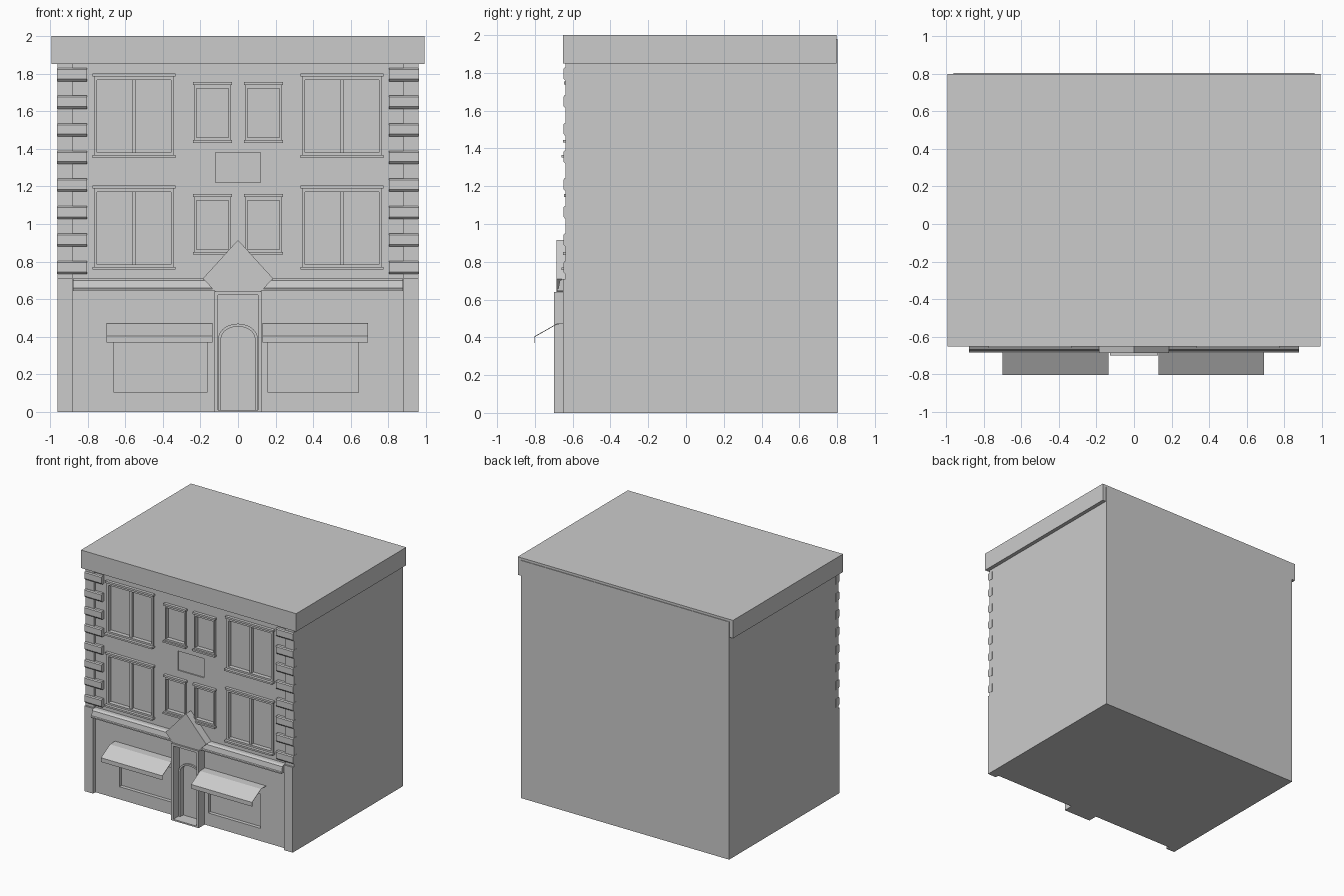
import bpy, bmesh, math

if "Cube" in bpy.data.objects:
    bpy.data.objects.remove(bpy.data.objects["Cube"])

WALL = -0.62


def make(name, build):
    me = bpy.data.meshes.new(name)
    bm = bmesh.new()
    build(bm)
    bmesh.ops.recalc_face_normals(bm, faces=bm.faces)
    bm.to_mesh(me)
    bm.free()
    ob = bpy.data.objects.new(name, me)
    bpy.context.collection.objects.link(ob)
    return ob


def add_prism(bm, pts, axis, a, b):
    """Extrude a profile: axis x takes (y, z) points, axis y takes (x, z)."""
    def at(t):
        return [bm.verts.new((t, p, q) if axis == 'x' else (p, t, q)) for p, q in pts]
    v, w = at(a), at(b)
    bm.faces.new(v)
    bm.faces.new(w[::-1])
    for i in range(len(v)):
        j = (i + 1) % len(v)
        bm.faces.new((v[i], v[j], w[j], w[i]))


def add_box(bm, x0, x1, y0, y1, z0, z1):
    add_prism(bm, [(x0, z0), (x1, z0), (x1, z1), (x0, z1)], 'y', y0, y1)


def box(name, *d):
    return make(name, lambda bm: add_box(bm, *d))


def prism(name, *d):
    return make(name, lambda bm: add_prism(bm, *d))


def arch(r, spring, rise, z0):
    top = [(r * math.cos(math.pi * i / 14), spring + rise * math.sin(math.pi * i / 14))
           for i in range(15)]
    return [(r, z0)] + top + [(-r, z0)]


# openings: x0, x1, z0, z1, is a large window
windows = []
for s in (-1, 1):
    for dz in (0, 0.595):
        for a, b, z0, z1, big in ((0.355, 0.75, 0.785, 1.17, True),
                                  (0.05, 0.22, 0.865, 1.125, False)):
            x0, x1 = sorted((s * a, s * b))
            windows.append((x0, x1, z0 + dz, z1 + dz, big))

# main block with recessed openings
body = box("building_body", -0.96, 0.96, WALL, 0.803, 0, 1.98)


def cutters(bm):
    for x0, x1, z0, z1, big in windows:
        add_box(bm, x0, x1, -0.7, -0.60, z0, z1)
    add_box(bm, -0.12, 0.12, -0.7, WALL + 0.01, 1.22, 1.38)    # blank panel
    for x0, x1 in ((-0.66, -0.165), (0.16, 0.64)):             # shop windows
        add_box(bm, x0, x1, -0.7, -0.59, 0.105, 0.39)
    add_prism(bm, arch(0.09, 0.39, 0.065, 0.01), 'y', -0.7, -0.59)


cut = make("opening_cutter", cutters)
cut.hide_render = True
mod = body.modifiers.new("openings", 'BOOLEAN')
mod.object = cut
mod.operation = 'DIFFERENCE'
mod.solver = 'EXACT'
bpy.context.view_layer.objects.active = body
bpy.ops.object.modifier_apply(modifier=mod.name)
bpy.data.objects.remove(cut)

# roof cornice
box("roof_cornice", -0.992, 0.992, -0.651, 0.798, 1.85, 2.0)

# corner strips, base pilasters and chamfered quoins
for s, side in ((-1, "left"), (1, "right")):
    def span(a, b):
        return sorted((s * a, s * b))
    box(f"{side}_corner_strip", *span(0.88, 0.96), -0.637, -0.60, 0.71, 1.86)
    box(f"{side}_base_pilaster", *span(0.88, 0.96), -0.651, -0.60, 0, 0.71)
    x0, x1 = span(0.803, 0.962)
    for i in range(8):
        z = 0.733 + i * 0.1465
        prism(f"{side}_quoin_{i + 1}",
              [(-0.60, z), (-0.638, z), (-0.649, z + 0.012), (-0.649, z + 0.062),
               (-0.642, z + 0.07), (-0.60, z + 0.07)], 'x', x0, x1)

# window surrounds with sill, crown and centre mullion
for n, (x0, x1, z0, z1, big) in enumerate(windows):
    t = 0.016 if big else 0.01
    head = 0.03
    sill_y = -0.66 if big else -0.651

    def surround(bm):
        for a, b in ((x0 - t, x0), (x1, x1 + t)):
            add_box(bm, a, b, -0.635, -0.605, z0, z1)
        add_box(bm, x0 - t, x1 + t, -0.635, -0.605, z1, z1 + head)
        add_box(bm, x0 - t, x1 + t, -0.635, -0.605, z0 - 0.025, z0)
        add_box(bm, x0 - t - 0.008, x1 + t + 0.008, sill_y, -0.605, z0 - 0.028, z0 - 0.014)
        add_box(bm, x0 - t - 0.008, x1 + t + 0.008, -0.645, -0.605, z1 + head - 0.012, z1 + head + 0.004)
        if big:
            m = (x0 + x1) / 2
            add_box(bm, m - 0.011, m + 0.011, -0.625, -0.595, z0, z1)
    make(f"window_surround_{n + 1}", surround)

# moulding over the shopfront
prism("shopfront_moulding", [(-0.60, 0.71), (-0.652, 0.71), (-0.668, 0.70), (-0.676, 0.66),
                             (-0.683, 0.655), (-0.683, 0.645), (-0.60, 0.645)], 'x', -0.877, 0.877)

# pointed pediment and door frame
prism("door_pediment", [(-0.12, 0.64), (0.12, 0.64), (0.187, 0.71), (0, 0.915), (-0.187, 0.71)],
      'y', -0.686, -0.61)


def door_frame(bm):
    for s in (-1, 1):
        x0, x1 = sorted((s * 0.106, s * 0.127))
        add_box(bm, x0, x1, -0.70, -0.61, 0, 0.641)
    add_box(bm, -0.106, 0.106, -0.70, -0.61, 0.622, 0.641)
    add_box(bm, -0.106, 0.106, -0.70, -0.61, 0, 0.012)


make("door_frame", door_frame)
inner = arch(0.09, 0.39, 0.065, 0.012)
outer = arch(0.105, 0.39, 0.08, 0.012)
prism("door_arch_trim", outer + inner[::-1], 'y', -0.632, -0.61)

# thin awnings: top return, slope and valance
sheet = [(-0.61, 0.474), (-0.685, 0.472), (-0.803, 0.405), (-0.803, 0.37)]
under = [(y + 0.003, z - 0.003) for y, z in sheet[:3]] + [(-0.80, 0.37)]
for side, x0, x1 in (("left", -0.70, -0.136), ("right", 0.13, 0.692)):
    prism(f"{side}_awning", sheet + under[::-1], 'x', x0, x1)
